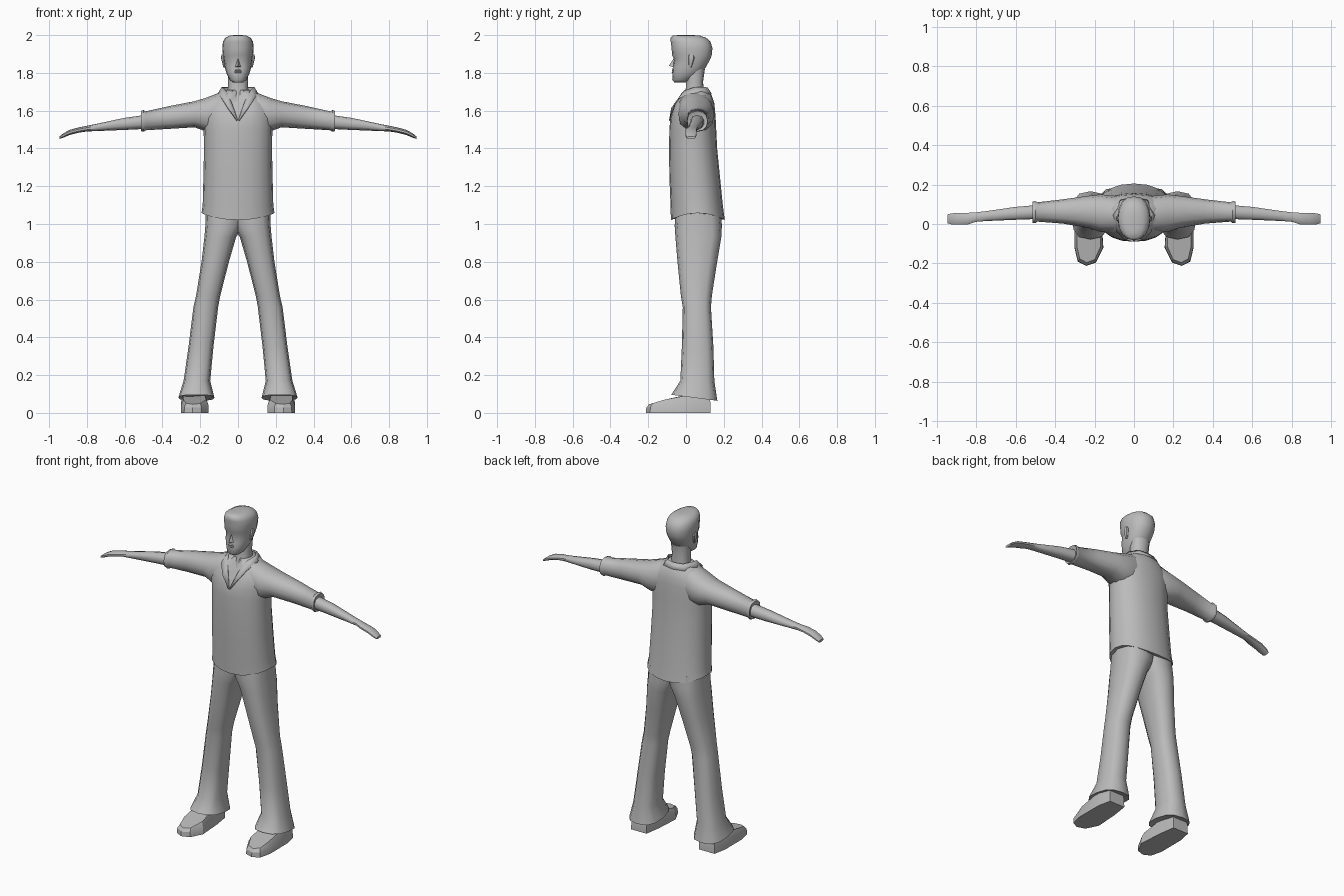
import bpy, bmesh, math

if "Cube" in bpy.data.objects:
    bpy.data.objects.remove(bpy.data.objects["Cube"])

grey = bpy.data.materials.new("plain grey")
grey.diffuse_color = (0.5, 0.5, 0.5, 1)
grey.use_nodes = True
grey.node_tree.nodes["Principled BSDF"].inputs["Base Color"].default_value = grey.diffuse_color


def finish(name, bm, angle=40, thickness=0):
    """Turn a bmesh into a smooth shaded object."""
    bmesh.ops.recalc_face_normals(bm, faces=bm.faces[:])
    mesh = bpy.data.meshes.new(name)
    bm.to_mesh(mesh)
    bm.free()
    mesh.materials.append(grey)
    obj = bpy.data.objects.new(name, mesh)
    bpy.context.collection.objects.link(obj)
    if thickness:
        mod = obj.modifiers.new("thickness", 'SOLIDIFY')
        mod.thickness = thickness
    bpy.ops.object.select_all(action='DESELECT')
    obj.select_set(True)
    bpy.context.view_layer.objects.active = obj
    bpy.ops.object.shade_smooth_by_angle(angle=math.radians(angle))
    return obj


def skin(bm, rings):
    """Bridge closed rings of points and cap both ends."""
    loops = [[bm.verts.new(p) for p in r] for r in rings]
    n = len(loops[0])
    for a, b in zip(loops, loops[1:]):
        for i in range(n):
            j = (i + 1) % n
            bm.faces.new((a[i], a[j], b[j], b[i]))
    bm.faces.new(loops[0])
    bm.faces.new(loops[-1])


def oval(a0, a1, b0, b1, n, power):
    """Rounded outline that fills the given box."""
    pts = []
    for i in range(n):
        t = 2 * math.pi * i / n - math.pi / 2
        c, s = math.cos(t), math.sin(t)
        u = math.copysign(abs(c) ** power, c) if abs(c) > 1e-6 else 0
        v = math.copysign(abs(s) ** power, s) if abs(s) > 1e-6 else 0
        pts.append(((a0 + a1) / 2 + u * (a1 - a0) / 2, (b0 + b1) / 2 + v * (b1 - b0) / 2))
    return pts


def upright(z, x0, x1, y0, y1, n=12, power=0.85, tilt=0, sag=0):
    """Horizontal ring; tilt slopes it along y, sag drops its front and back."""
    cy, ry = (y0 + y1) / 2, (y1 - y0) / 2
    return [(x, y, z + tilt * (y - cy) - sag * ((y - cy) / ry) ** 2)
            for x, y in oval(x0, x1, y0, y1, n, power)]


def sideways(x, y0, y1, z0, z1, n=10):
    return [(x, y, z) for y, z in oval(y0, y1, z0, z1, n, 0.85)]


def mirrored(rings, side):
    return [[(x * side, y, z) for x, y, z in r] for r in rings]


# Shirt body: drooping hem at the bottom, open V at the neck
body = [(1.06, .180, -.070, .190, 0), (1.058, .193, -.080, .205, 0), (1.10, .187, -.082, .195, 0),
        (1.25, .183, -.088, .18, 0), (1.40, .18, -.09, .165, 0), (1.50, .182, -.088, .16, 0),
        (1.56, .187, -.083, .157, 0), (1.60, .185, -.074, .154, .018), (1.64, .165, -.060, .15, .035),
        (1.685, .115, -.033, .135, .035), (1.71, .075, -.01, .115, .02)]
rings = []
for k, (z, w, y0, y1, dent) in enumerate(body):
    r = upright(z, -w, w, y0, y1, 20, 0.9, sag=.036 if k < 2 else 0)
    r[0] = (r[0][0], r[0][1] + dent, r[0][2])
    rings.append(r)
bm = bmesh.new()
skin(bm, rings)
finish("shirt_body", bm, 50)

# Neck
bm = bmesh.new()
skin(bm, [upright(z, -w, w, y0, y1) for z, w, y0, y1 in
          [(1.62, .06, -.03, .1), (1.70, .055, -.002, .098), (1.75, .053, 0, .09), (1.82, .055, 0, .1)]])
finish("neck", bm)

# Head from chin to flat cropped hair
bm = bmesh.new()
skin(bm, [upright(z, -w, w, y0, y1, 16, 0.88) for z, w, y0, y1 in
          [(1.75, .028, -.062, .0), (1.762, .044, -.073, .03), (1.80, .062, -.071, .08),
           (1.83, .070, -.070, .105), (1.872, .077, -.062, .128), (1.893, .080, -.074, .136),
           (1.93, .083, -.076, .140), (1.965, .080, -.081, .130), (1.985, .068, -.082, .108),
           (1.997, .045, -.072, .075), (2.0, .02, -.04, .04)]])
finish("head", bm, 45)

# Nose wedge
bm = bmesh.new()
bridge, tip, left, right, root = [bm.verts.new(p) for p in
    [(0, -.064, 1.878), (0, -.091, 1.838), (-.016, -.066, 1.830), (.016, -.066, 1.830), (0, -.05, 1.830)]]
for f in ((bridge, left, tip), (bridge, tip, right), (tip, left, right),
          (bridge, root, left), (bridge, right, root), (root, right, left)):
    bm.faces.new(f)
finish("nose", bm, 20)

# Lips
bm = bmesh.new()
skin(bm, [upright(z, -w, w, -.060 - d, -.045, 8) for z, w, d in
          [(1.795, .016, .008), (1.803, .021, .016), (1.808, .022, .012),
           (1.813, .019, .016), (1.82, .012, .010)]])
finish("lips", bm, 25)

# Shirt collar: a folded strip round the neck down to the V
top = [(0, .115, 1.722), (.055, .105, 1.724), (.086, .05, 1.726), (.066, -.008, 1.708),
       (.034, -.050, 1.645), (.001, -.084, 1.552)]
low = [(0, .137, 1.69), (.070, .122, 1.69), (.108, .045, 1.69), (.088, -.040, 1.668),
       (.052, -.078, 1.615), (.004, -.090, 1.548)]
bm = bmesh.new()
for s in (-1, 1):
    rows = [[bm.verts.new((x * s, y, z)) for x, y, z in row] for row in (top, low)]
    for i in range(len(top) - 1):
        bm.faces.new((rows[0][i], rows[0][i + 1], rows[1][i + 1], rows[1][i]))
bmesh.ops.remove_doubles(bm, verts=bm.verts[:], dist=0.0005)
finish("collar", bm, 40, 0.006)

for s, side in ((-1, "left"), (1, "right")):
    # Ear
    bm = bmesh.new()
    skin(bm, mirrored([upright(z, .068, x, y0, y1, 8, tilt=-.2) for z, x, y0, y1 in
                       [(1.83, .078, .012, .028), (1.85, .083, .012, .036),
                        (1.885, .091, .012, .045), (1.897, .086, .018, .038)]], s))
    finish("ear_" + side, bm)

    # Sleeve with a flared, hollow cuff
    bm = bmesh.new()
    skin(bm, mirrored([sideways(*r, n=12) for r in
                       [(.03, -.01, .13, 1.50, 1.705), (.10, -.045, .143, 1.485, 1.695),
                        (.17, -.040, .150, 1.490, 1.668), (.23, -.020, .143, 1.512, 1.650),
                        (.36, .002, .125, 1.504, 1.625), (.49, .012, .110, 1.496, 1.596),
                        (.500, .004, .116, 1.488, 1.603), (.514, .006, .114, 1.492, 1.598),
                        (.508, .016, .106, 1.500, 1.588)]], s))
    finish("sleeve_" + side, bm, 50)

    # Bare forearm and flat hand
    bm = bmesh.new()
    skin(bm, mirrored([sideways(*r) for r in
                       [(.46, .025, .10, 1.505, 1.582), (.60, .020, .088, 1.498, 1.562),
                        (.75, .014, .066, 1.492, 1.530), (.80, .010, .060, 1.490, 1.520),
                        (.84, -.003, .058, 1.484, 1.512), (.89, -.005, .058, 1.472, 1.499),
                        (.925, -.003, .055, 1.457, 1.480), (.945, .003, .050, 1.450, 1.464)]], s))
    finish("forearm_" + side, bm, 45)

    # Trouser leg, flared at the hem
    bm = bmesh.new()
    leg = [(1.07, -.05, .170, -.055, .185, 0), (.99, -.025, .173, -.060, .190, 0),
           (.93, .010, .178, -.056, .187, 0), (.80, .048, .193, -.045, .165, 0),
           (.62, .094, .222, -.027, .137, 0), (.56, .105, .236, -.017, .132, 0),
           (.35, .130, .262, -.022, .145, 0), (.17, .147, .288, -.030, .150, 0),
           (.08, .125, .316, -.078, .166, -.13), (.085, .145, .298, -.05, .145, -.13)]
    skin(bm, mirrored([upright(z, x0, x1, y0, y1, 12, 0.75, t) for z, x0, x1, y0, y1, t in leg], s))
    finish("trouser_leg_" + side, bm, 45)

    # Shoe: flat sole, sloping top, blunt pointed toe
    sole = [(.180, .13), (.285, .13), (.302, .05), (.302, -.12), (.285, -.19), (.242, -.212),
            (.192, -.195), (.155, -.12), (.165, .03)]
    rings = []
    for scale, lift in ((1, 0), (.98, .6), (.82, 1)):
        ring = []
        for x, y in sole:
            h = .1 - max(0, -y - .01) * .27
            ring.append((.23 + (x - .23) * scale, -.03 + (y + .03) * (.5 + scale / 2), h * lift))
        rings.append(ring)
    bm = bmesh.new()
    skin(bm, mirrored(rings, s))
    finish("shoe_" + side, bm, 30)
